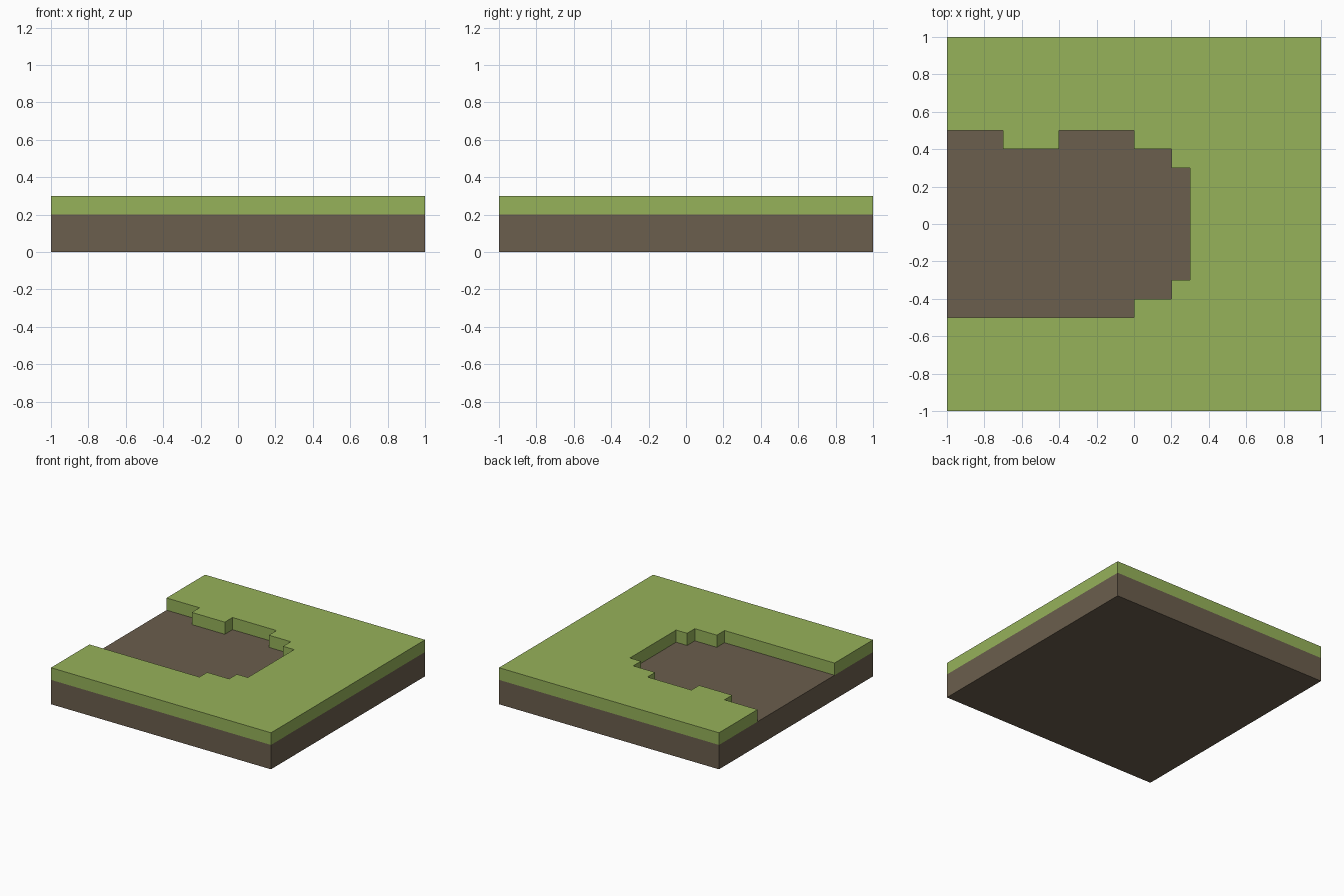
import bpy
import bmesh

if "Cube" in bpy.data.objects:
    bpy.data.objects.remove(bpy.data.objects["Cube"])


def material(name, color):
    mat = bpy.data.materials.new(name)
    mat.diffuse_color = (*color, 1.0)
    mat.use_nodes = True
    mat.node_tree.nodes["Principled BSDF"].inputs["Base Color"].default_value = mat.diffuse_color
    return mat


def slab(name, outline, z0, z1, mat, bottom=True):
    """Extrude a counter-clockwise outline from z0 up to z1."""
    bm = bmesh.new()
    low = [bm.verts.new((x, y, z0)) for x, y in outline]
    high = [bm.verts.new((x, y, z1)) for x, y in outline]
    bm.faces.new(high)
    if bottom:
        bm.faces.new(low[::-1])
    n = len(outline)
    for i in range(n):
        j = (i + 1) % n
        bm.faces.new((low[i], low[j], high[j], high[i]))
    mesh = bpy.data.meshes.new(name)
    bm.to_mesh(mesh)
    bm.free()
    mesh.materials.append(mat)
    obj = bpy.data.objects.new(name, mesh)
    bpy.context.collection.objects.link(obj)
    return obj


grass = material("grass_green", (0.305, 0.445, 0.102))
dirt = material("dirt_brown", (0.147, 0.112, 0.074))

# Square dirt base
square = [(-1, -1), (1, -1), (1, 1), (-1, 1)]
slab("dirt_base", square, 0.0, 0.2, dirt)

# Grass layer with a stepped dirt path end entering from the left edge
path_edge = [(-1, 0.5), (-0.7, 0.5), (-0.7, 0.4), (-0.4, 0.4), (-0.4, 0.5),
             (0, 0.5), (0, 0.4), (0.2, 0.4), (0.2, 0.3), (0.3, 0.3),
             (0.3, -0.3), (0.2, -0.3), (0.2, -0.4), (0, -0.4),
             (0, -0.5), (-1, -0.5)]
slab("grass_layer", square + path_edge, 0.2, 0.3, grass, bottom=False)
